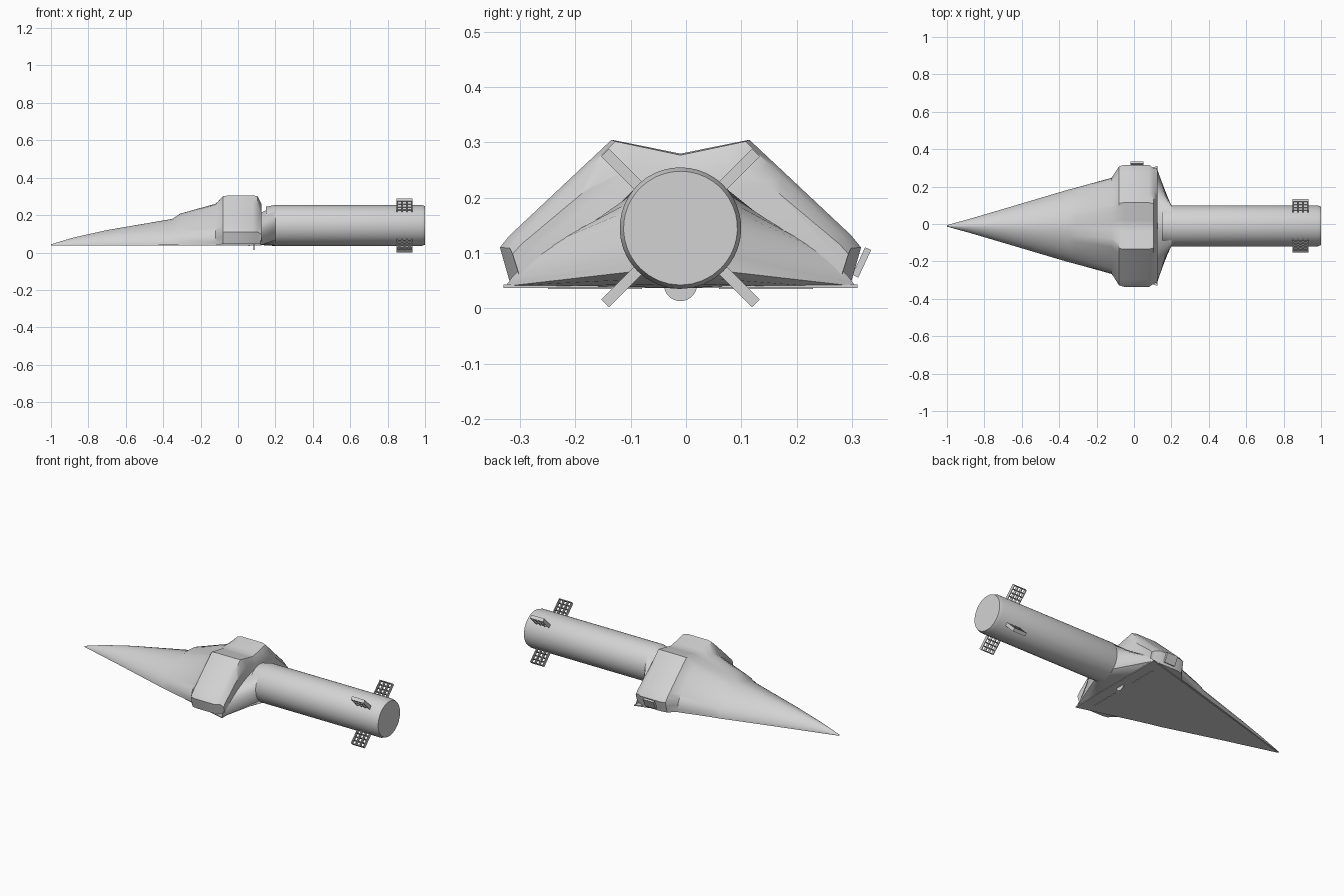
import bpy, bmesh, math
from math import sin, cos, pi, radians
from mathutils import Matrix, Vector

cube = bpy.data.objects.get("Cube")
if cube:
    bpy.data.objects.remove(cube, do_unlink=True)

grey = bpy.data.materials.new("light_grey")
grey.use_nodes = True
grey.diffuse_color = (0.65, 0.65, 0.65, 1)
grey.node_tree.nodes["Principled BSDF"].inputs["Base Color"].default_value = (0.65, 0.65, 0.65, 1)

CY, AXIS_Z, BASE = -0.01, 0.145, 0.04
HALF, UNDER = 16, 8


def finish(name, bm, angle=30):
    bmesh.ops.recalc_face_normals(bm, faces=bm.faces)
    mesh = bpy.data.meshes.new(name)
    bm.to_mesh(mesh)
    bm.free()
    mesh.materials.append(grey)
    ob = bpy.data.objects.new(name, mesh)
    bpy.context.collection.objects.link(ob)
    bpy.ops.object.select_all(action='DESELECT')
    ob.select_set(True)
    bpy.context.view_layer.objects.active = ob
    bpy.ops.object.shade_smooth_by_angle(angle=radians(angle))
    return ob


def loft(name, rings, angle=30):
    bm = bmesh.new()
    loops = [[bm.verts.new(p) for p in ring] for ring in rings]
    for a, b in zip(loops, loops[1:]):
        for i in range(len(a)):
            j = (i + 1) % len(a)
            bm.faces.new((a[i], a[j], b[j], b[i]))
    bm.faces.new(loops[0])
    bm.faces.new(loops[-1])
    return finish(name, bm, angle)


def add_box(bm, centre, size, turn=Matrix()):
    m = turn @ Matrix.Translation(centre) @ Matrix.Diagonal((*size, 1))
    bmesh.ops.create_cube(bm, size=1, matrix=m)


# Twin-ridged pod outline in unit width and height: skirt, shoulder, ridge, valley
POD = [Vector(p) for p in ((0.94, 0.02), (1, 0.28), (0.38, 1), (0, 0.905))]


def pod_point(u):
    if u < 0.2:
        return POD[0].lerp(POD[1], u / 0.2)
    if u < 0.75:
        return POD[1].lerp(POD[2], (u - 0.2) / 0.55)
    return POD[2].lerp(POD[3], (u - 0.75) / 0.25)


def section(x, w, h, blend, power=1.15):
    """Flat-bottomed arch that blends into the twin-ridged pod outline."""
    right = []
    for i in range(HALF + 1):
        u = i / HALF
        arch = Vector((abs(cos(u * pi / 2)) ** power, sin(u * pi / 2) ** power))
        right.append(arch.lerp(pod_point(u), blend))
    arc = right + [Vector((-p.x, p.y)) for p in reversed(right[:-1])]
    a, b = arc[-1], arc[0]
    arc += [a.lerp(b, i / UNDER) for i in range(1, UNDER)]
    return [(x, CY + w * p.x, BASE + h * p.y) for p in arc]


def circle(x, r):
    pts = []
    for i in range(4 * HALF // 2 + UNDER):
        if i <= 2 * HALF:
            t = -45 + 270 * i / (2 * HALF)
        else:
            t = 225 + 90 * (i - 2 * HALF) / UNDER
        pts.append((x, CY + r * cos(radians(t)), AXIS_Z + r * sin(radians(t))))
    return pts


# Glider body with raised shoulder pods
stations = [
    (-1, 0.004, 0.004, 0), (-0.88, 0.037, 0.04, 0), (-0.7, 0.09, 0.08, 0),
    (-0.35, 0.194, 0.14, 0), (-0.31, 0.206, 0.17, 0.15),
    (-0.12, 0.262, 0.228, 0.4), (-0.08, 0.32, 0.262, 0.95),
    (-0.05, 0.328, 0.265, 1), (0.08, 0.328, 0.265, 1),
    (0.105, 0.31, 0.262, 1), (0.125, 0.305, 0.22, 1),
]
loft("glider_body", [section(*s) for s in stations], 35)

# Flat triangular belly
bm = bmesh.new()
outline = ((-1, 0), (0.125, -0.32), (0.125, 0.32))
belly = bm.faces.new([bm.verts.new((x, CY + y, 0.037)) for x, y in outline])
out = bmesh.ops.extrude_face_region(bm, geom=[belly])
top = [v for v in out["geom"] if isinstance(v, bmesh.types.BMVert)]
bmesh.ops.translate(bm, verts=top, vec=(0, 0, 0.006))
finish("belly_plate", bm)

# Flared adapter from body tail to booster
loft("tail_adapter", [section(0.12, 0.315, 0.17, 0, 1.5), circle(0.2, 0.11)], 20)

# Booster tube with a chamfered end
loft("booster", [circle(0.15, 0.1), circle(0.2, 0.11), circle(0.98, 0.11), circle(1, 0.103)], 25)

# Four lattice fins
for side, angle in (("upper_left", 45), ("upper_right", 135), ("lower_right", 225), ("lower_left", 315)):
    bm = bmesh.new()
    turn = Matrix.Translation((0, CY, AXIS_Z)) @ Matrix.Rotation(radians(angle), 4, 'X')
    for i in range(4):
        add_box(bm, (0.85 + 0.08 * i / 3, 0.148, 0), (0.004, 0.09, 0.02), turn)
    for i in range(5):
        add_box(bm, (0.89, 0.105 + 0.0215 * i, 0), (0.084, 0.004, 0.02), turn)
    finish("lattice_fin_" + side, bm)

# Upright disc under the tail
bm = bmesh.new()
place = Matrix.Translation((0.085, CY, 0.043)) @ Matrix.Rotation(pi / 2, 4, 'Y')
bmesh.ops.create_cone(bm, cap_ends=True, segments=32, radius1=0.03, radius2=0.03, depth=0.004, matrix=place)
finish("belly_disc", bm)

# Thin hinge strips across the belly
for s, name in ((-1, "right"), (1, "left")):
    bm = bmesh.new()
    add_box(bm, (0.06, CY + s * 0.155, 0.037), (0.008, 0.17, 0.005))
    finish("hinge_strip_" + name, bm)

# Small tilted side flap
bm = bmesh.new()
tilt = Matrix.Translation((0.015, 0.318, 0.083)) @ Matrix.Rotation(radians(-25), 4, 'X')
add_box(bm, (0, 0, 0), (0.07, 0.012, 0.055), tilt)
finish("side_flap", bm)
